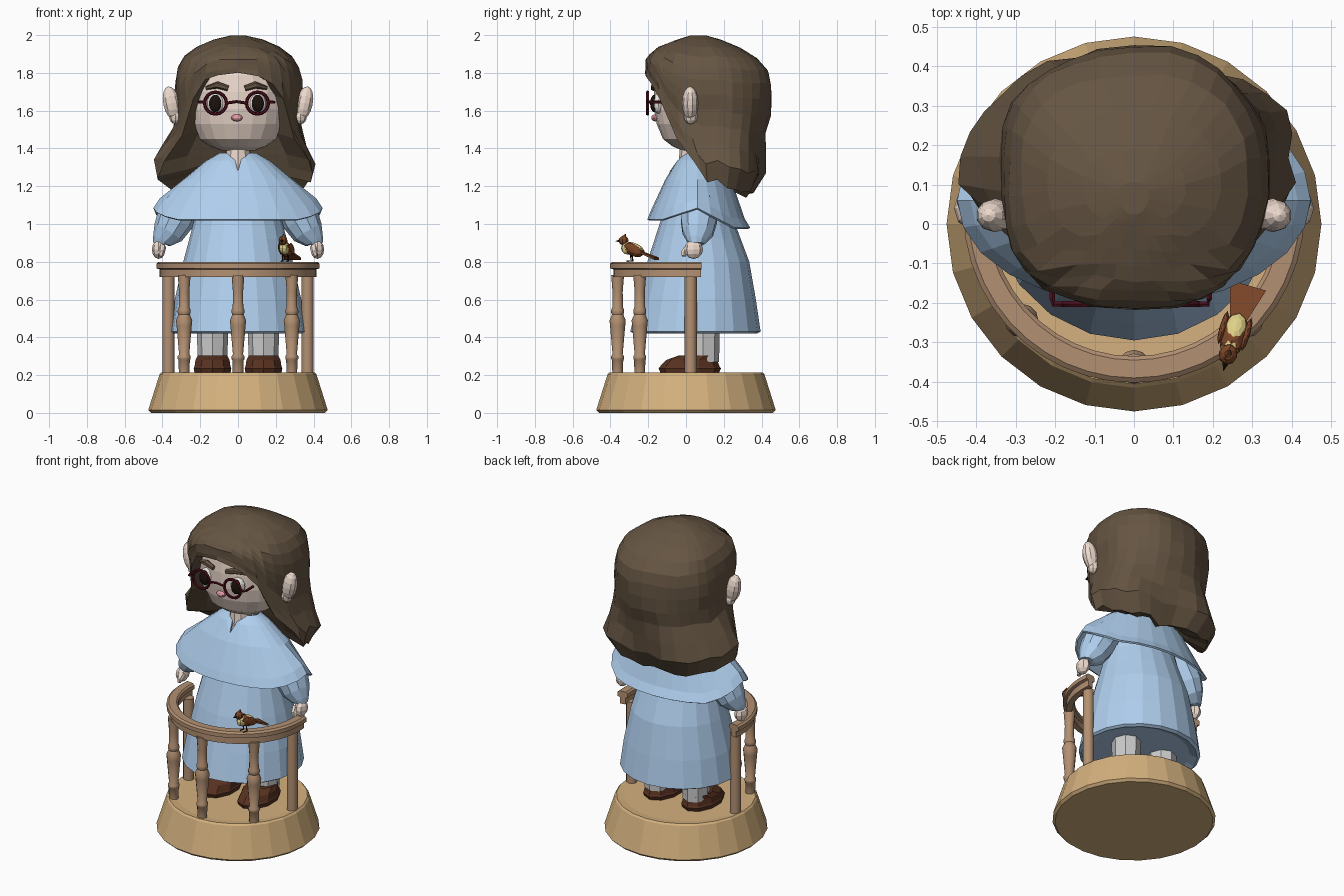
import bpy, bmesh, math, random
from math import sin, cos, pi, radians
from mathutils import Matrix, Vector

if "Cube" in bpy.data.objects:
    bpy.data.objects.remove(bpy.data.objects["Cube"])
random.seed(4)

def mat(name, c):
    m = bpy.data.materials.new(name)
    m.diffuse_color = (*c, 1)
    m.use_nodes = True
    m.node_tree.nodes["Principled BSDF"].inputs["Base Color"].default_value = m.diffuse_color
    return m

BLUE = mat("blue_cloth", (.43, .62, .85))
BASE = mat("pale_wood", (.66, .44, .21))
WOOD = mat("rail_wood", (.45, .28, .17))
HAIR = mat("brown_hair", (.13, .09, .055))
SKIN = mat("skin", (.85, .70, .61))
SHOE = mat("leather", (.10, .032, .015))
RED = mat("dark_red", (.08, .005, .012))
DARK = mat("eye_dark", (.012, .006, .004))
WHITE = mat("eye_white", (.8, .78, .75))
PINK = mat("pink", (.75, .32, .36))
BIRD = mat("bird_brown", (.20, .06, .02))
YELLOW = mat("bird_yellow", (.75, .65, .25))

def finish(name, bm, m):
    bmesh.ops.recalc_face_normals(bm, faces=bm.faces)
    me = bpy.data.meshes.new(name)
    bm.to_mesh(me)
    bm.free()
    if m:
        me.materials.append(m)
    ob = bpy.data.objects.new(name, me)
    bpy.context.collection.objects.link(ob)
    return ob

def smooth(ob, angle=40):
    bpy.ops.object.select_all(action='DESELECT')
    ob.select_set(True)
    bpy.context.view_layer.objects.active = ob
    bpy.ops.object.shade_smooth_by_angle(angle=radians(angle))

def loft(name, rings, m, caps=(True, True)):
    bm = bmesh.new()
    vs = [[bm.verts.new(p) for p in r] for r in rings]
    n = len(vs[0])
    for a, b in zip(vs, vs[1:]):
        for i in range(n):
            j = (i + 1) % n
            bm.faces.new((a[i], a[j], b[j], b[i]))
    for c, r in zip(caps, (vs[0], vs[-1])):
        if c:
            bm.faces.new(r)
    return finish(name, bm, m)

def ring(x, y, z, rx, ry, n):
    return [(x + rx * sin(2*pi*i/n), y - ry * cos(2*pi*i/n), z) for i in range(n)]

def lathe(name, x, y, prof, m, n=12):
    return loft(name, [ring(x, y, z, r, r, n) for r, z in prof], m)

def ball(name, c, s, m, u=12, v=8, rot=None):
    bm = bmesh.new()
    bmesh.ops.create_uvsphere(bm, u_segments=u, v_segments=v, radius=1)
    M = Matrix.Translation(c) @ (rot or Matrix()) @ Matrix.Diagonal((*s, 1))
    bmesh.ops.transform(bm, matrix=M, verts=bm.verts)
    return finish(name, bm, m)

def tube(name, pts, radii, m, n=8):
    """Round tube through points, with a radius at each point."""
    pts = [Vector(p) for p in pts]
    rings = []
    for i, p in enumerate(pts):
        d = (pts[min(i+1, len(pts)-1)] - pts[max(i-1, 0)]).normalized()
        u = d.cross(Vector((0, 1, 0)) if abs(d.y) < .9 else Vector((1, 0, 0))).normalized()
        w = d.cross(u)
        rings.append([p + radii[i] * (u*cos(2*pi*k/n) + w*sin(2*pi*k/n)) for k in range(n)])
    return loft(name, rings, m)

def lerp(tab, t):
    for (a, *p), (b, *q) in zip(tab, tab[1:]):
        if t <= b:
            f = max(0, (t - a) / (b - a))
            return [x + (y - x) * f for x, y in zip(p, q)]
    return list(tab[-1][1:])

# plinth
lathe("plinth", 0, 0, [(.46, 0), (.475, .015), (.415, .205), (.405, .215), (.36, .21)], BASE, 24)

# curved rail
prof = [(.38, .72), (.38, .76), (.365, .765), (.365, .79), (.375, .80), (.42, .80),
        (.432, .79), (.432, .765), (.415, .76), (.415, .72)]
rail = []
for i in range(25):
    a = radians(-187 + 194 * i / 24)
    rail.append([(r * cos(a), .03 + r * sin(a), z) for r, z in prof])
smooth(loft("rail", rail, WOOD), 25)

# balusters and end posts
turned = [(.028, .21), (.030, .28), (.034, .285), (.034, .30), (.027, .31), (.040, .46), (.043, .49),
          (.030, .52), (.034, .53), (.034, .545), (.028, .56), (.027, .64), (.034, .73)]
for x, y in ((-.285, -.245), (0, -.362), (.285, -.245)):
    smooth(lathe("baluster", x, y, turned, WOOD, 12))
for s in (-1, 1):
    smooth(lathe("end_post", s * .368, .025, [(.032, .21), (.032, .73)], WOOD, 12))

# legs and shoes
for s in (-1, 1):
    x = s * .135
    loft("leg", [ring(x, .09, .27, .078, .085, 8), ring(x, .09, .50, .085, .09, 8)], None)
    loft("shoe", [ring(x, .02, z, rx, ry, 10) for z, rx, ry in
                  ((.212, .10, .155), (.235, .105, .165), (.245, .10, .158))] +
         [ring(x, .03, .28, .095, .135, 10), ring(x, .07, .305, .082, .105, 10)], SHOE)

# dress
dress = [(.44, .05, .30, .28), (.42, .05, .345, .325), (.43, .05, .36, .345), (.60, .058, .335, .312),
         (.80, .065, .29, .27), (.92, .062, .258, .228), (1.03, .06, .23, .19), (1.2, .06, .20, .14),
         (1.32, .06, .10, .08)]
loft("dress", [ring(0, y, z, rx, ry, 20) for z, y, rx, ry in dress], BLUE)

# shoulder cape, with a V neck and a hem that lifts over the arms
N = 24
cape = []
for t, rx, fy, by, cz in ((0, .10, -.005, .13, 1.375), (.25, .17, -.05, .17, 1.335), (.6, .29, -.11, .24, 1.235),
                          (.93, .415, -.185, .31, 0), (1, .448, -.205, .34, 0)):
    row = []
    for i in range(N):
        a = 2 * pi * i / N
        c = cos(a)
        hem = 1.085 - (.062 if c > 0 else .105) * min(1, abs(c) * 1.4)
        z = cz or hem + (.05 if t < 1 else 0)
        y = .06 - c * ((.06 - fy) if c > 0 else (by - .06))
        if t == 0 and i == 0:
            z, y = 1.28, -.085
        if t == .25 and i == 0:
            z, y = 1.265, -.09
        row.append((rx * sin(a), y, z))
    cape.append(row)
ob = loft("shoulder_cape", cape, BLUE, (False, False))
mod = ob.modifiers.new("thickness", 'SOLIDIFY')
mod.thickness = .012

# sleeves and hands
for s in (-1, 1):
    tube("sleeve", [(s*.20, .07, 1.22), (s*.29, .07, 1.10), (s*.335, .068, 1.02), (s*.37, .062, .955),
                    (s*.405, .055, .91), (s*.408, .055, .895)], [.07, .095, .10, .085, .052, .042], BLUE, 10)
    ball("hand", (s*.42, .04, .865), (.036, .05, .05), SKIN, 8, 6)
    tube("thumb", [(s*.40, .015, .88), (s*.405, -.01, .85), (s*.41, -.012, .83)], [.02, .018, .012], SKIN, 6)

# neck and head
lathe("neck", 0, .03, [(.09, 1.22), (.07, 1.30), (.06, 1.45)], SKIN, 10)
head = [(1.39, .05, .09, .07), (1.41, .05, .145, .12), (1.45, .05, .205, .172), (1.53, .05, .248, .205),
        (1.61, .05, .262, .22), (1.70, .05, .265, .22), (1.79, .05, .25, .21), (1.87, .05, .20, .17), (1.92, .05, .1, .09)]
loft("head", [ring(0, y, z, rx, ry, 20) for z, y, rx, ry in head], SKIN)
for s in (-1, 1):
    R = Matrix.Rotation(s * .2, 4, 'Y')
    ball("ear", (s*.352, .022, 1.64), (.046, .043, .09), SKIN, 10, 8, R)
    ball("ear_lobe", (s*.33, .025, 1.57), (.035, .036, .042), SKIN, 8, 6)

# face
for s in (-1, 1):
    x = -.008 + s * .111
    ball("eye_white", (x, -.145, 1.638), (.046, .035, .054), WHITE, 12, 8)
    ball("pupil", (x + s*.002, -.168, 1.638), (.033, .022, .046), DARK, 12, 8)
    tube("eyebrow", [(-.008 + s*.045, -.172, 1.718), (-.008 + s*.10, -.167, 1.736), (-.008 + s*.16, -.135, 1.72)],
         [.015, .019, .01], HAIR, 6)
    bpy.ops.mesh.primitive_torus_add(location=(x, -.203, 1.64), rotation=(pi/2, 0, 0), major_radius=.058,
                                     minor_radius=.009, major_segments=16, minor_segments=6)
    o = bpy.context.object
    o.name = "glasses_rim"
    o.data.materials.append(RED)
    tube("glasses_arm", [(x + s*.06, -.203, 1.645), (x + s*.085, -.203, 1.645), (x + s*.088, -.19, 1.645),
                         (x + s*.088, -.12, 1.645)], [.008]*4, RED, 6)
tube("glasses_bridge", [(-.06, -.203, 1.64), (-.008, -.206, 1.648), (.044, -.203, 1.64)], [.008]*3, RED, 6)
ball("nose", (-.006, -.162, 1.562), (.032, .022, .019), PINK, 10, 6)

# hair: faceted shell from crown to a hem whose height depends on the angle (0 = front)
shape = [(1.13, .31, .06, .34), (1.20, .40, .03, .40), (1.30, .45, -.01, .43), (1.40, .40, -.08, .42),
         (1.50, .345, -.145, .42), (1.60, .335, -.165, .45), (1.70, .345, -.185, .455), (1.80, .335, -.215, .45),
         (1.88, .30, -.21, .38), (1.94, .22, -.14, .28), (1.975, .14, -.05, .19), (2.0, .03, .03, .1)]
hems = [(0, 1.80), (17, 1.795), (30, 1.74), (40, 1.62), (46, 1.48), (54, 1.39), (64, 1.31), (82, 1.235),
        (125, 1.18), (180, 1.14)]
N, K, CY = 30, 11, .13
rows = []
for k in range(K + 1):
    row = []
    for i in range(N):
        a = 2 * pi * i / N
        deg = math.degrees(min(a, 2*pi - a))
        u = k / K
        hem = lerp(hems, deg)[0] + random.Random(i + 7).uniform(-.018, .018) - (.03 if i == 2 else 0)
        z = 1.998 - (1.998 - hem) * u ** 1.5
        w, f, b = lerp(shape, z)
        e = (.72 if cos(a) > 0 else .82) if z < 1.92 else .95
        sx = math.copysign(abs(sin(a)) ** e, sin(a))
        sy = math.copysign(abs(cos(a)) ** (e + .06), cos(a))
        cy = CY if z < 1.9 else CY - (z - 1.9) * .5
        back = .5 - .5 * cos(a)
        wave = 1 - .015 * back + (.012 + .04 * back) * sin(5*a + 7*z) * u + random.uniform(-.02, .02) * u
        if z < 1.45 and sx > 0:
            wave *= .95
        dy = (cy - f) if sy > 0 else (b - cy)
        row.append((w * sx * wave, cy - dy * sy * wave, z + random.uniform(-.008, .008) * u))
    rows.append(row)
# underside tucked in to the head and neck
rows.append([(x * .68, CY + (y - CY) * .68, z + .03) for x, y, z in rows[-1]])
rows.append([(x * .25, CY + (y - CY) * .25, max(z, 1.35)) for x, y, z in rows[-1]])
loft("hair", rows, HAIR, (True, False))

# small bird on the rail
B = Matrix.Translation((.25, -.29, 0)) @ Matrix.Rotation(-.28, 4, 'Z')
parts = [
    ball("bird_body", (0, .01, .865), (.036, .062, .034), BIRD, 8, 6, Matrix.Rotation(-.45, 4, 'X')),
    ball("bird_breast", (0, -.02, .872), (.027, .036, .034), YELLOW, 8, 6),
    ball("bird_head", (0, -.042, .912), (.024, .027, .025), BIRD, 8, 6),
    tube("bird_beak", [(0, -.06, .912), (0, -.085, .908)], [.010, .001], DARK, 5),
    tube("bird_crest", [(0, -.045, .925), (0, -.03, .947)], [.015, .002], BIRD, 5),
    ball("bird_back", (0, .03, .878), (.026, .042, .016), YELLOW, 8, 6, Matrix.Rotation(-.5, 4, 'X')),
    loft("bird_tail", [[(-w, y, z), (w, y, z), (w, y, z - .012), (-w, y, z - .012)]
                       for w, y, z in ((.02, .045, .86), (.048, .14, .822))], BIRD)]
for s in (-1, 1):
    parts.append(ball("bird_wing", (s*.031, .02, .868), (.009, .05, .024), BIRD, 8, 6, Matrix.Rotation(-.5, 4, 'X')))
    parts.append(tube("bird_leg", [(s*.014, 0, .845), (s*.016, .005, .803), (s*.016, -.02, .803)], [.004]*3, DARK, 5))
for p in parts:
    p.data.transform(B)
